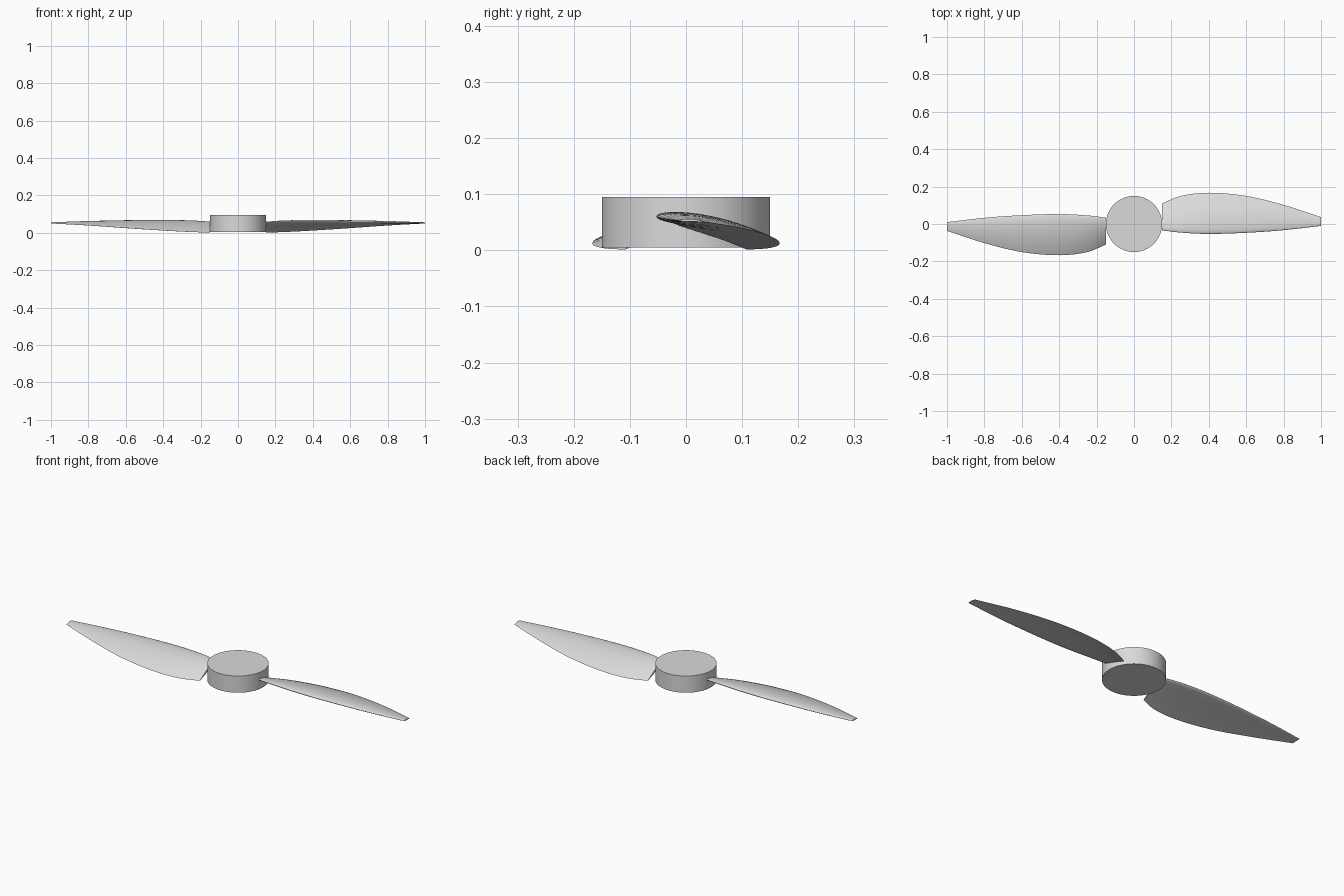
import bpy, bmesh, math
from mathutils import Vector

cube = bpy.data.objects.get("Cube")
if cube:
    bpy.data.objects.remove(cube, do_unlink=True)

grey = bpy.data.materials.new("light_grey")
grey.use_nodes = True
colour = (0.7, 0.7, 0.7, 1)
grey.diffuse_color = colour
grey.node_tree.nodes["Principled BSDF"].inputs["Base Color"].default_value = colour


def finish(bm, name):
    """Turn a bmesh into a smooth shaded object with sharp rims."""
    bmesh.ops.recalc_face_normals(bm, faces=bm.faces[:])
    mesh = bpy.data.meshes.new(name)
    bm.to_mesh(mesh)
    bm.free()
    mesh.materials.append(grey)
    obj = bpy.data.objects.new(name, mesh)
    bpy.context.collection.objects.link(obj)
    bpy.ops.object.select_all(action="DESELECT")
    obj.select_set(True)
    bpy.context.view_layer.objects.active = obj
    bpy.ops.object.shade_smooth_by_angle(angle=math.radians(40))
    return obj


# Blade planform: x, leading edge y, z, trailing edge y, z
STATIONS = [
    (0.15, -0.034, 0.057, 0.11, 0.001),
    (0.25, -0.046, 0.061, 0.15, 0.004),
    (0.4, -0.053, 0.061, 0.167, 0.012),
    (0.6, -0.047, 0.059, 0.15, 0.025),
    (0.8, -0.033, 0.056, 0.102, 0.039),
    (1.0, -0.01, 0.053, 0.037, 0.05),
]


def smooth_stations(rows, steps):
    """Cubic interpolation through the stations, allowing uneven spacing."""
    rows = [Vector(r) for r in rows]
    last = len(rows) - 1
    slopes = []
    for i in range(last + 1):
        a, b = rows[max(i - 1, 0)], rows[min(i + 1, last)]
        slopes.append((b - a) / (b[0] - a[0]))
    out = []
    for i in range(last):
        p, q = rows[i], rows[i + 1]
        h = q[0] - p[0]
        for k in range(steps):
            t = k / steps
            s = t * t * (3 - 2 * t)
            out.append(p * (1 - s) + q * s
                       + slopes[i] * h * t * (1 - t) ** 2
                       - slopes[i + 1] * h * t * t * (1 - t))
    return out + [rows[-1]]


def airfoil(count, thickness=0.105, camber=0.04):
    """Closed wing section as (along chord, above chord) pairs."""
    points = []
    for i in range(2 * count):
        angle = math.pi * i / count
        c = (1 + math.cos(angle)) / 2
        half = 5 * thickness * (0.2969 * math.sqrt(c) - 0.126 * c
                                - 0.3516 * c ** 2 + 0.2843 * c ** 3 - 0.1 * c ** 4)
        side = 1 if i < count else -1
        points.append((c, 4 * camber * c * (1 - c) + side * half))
    return points


def blade(name, turn):
    bm = bmesh.new()
    section = airfoil(18)
    rings = []
    for x, ny, nz, ty, tz in smooth_stations(STATIONS, 6):
        nose = Vector((x, ny, nz))
        chord = Vector((x, ty, tz)) - nose
        up = Vector((0, -chord.z, chord.y))
        rings.append([bm.verts.new(nose + chord * c + up * h) for c, h in section])
    for a, b in zip(rings, rings[1:]):
        for i in range(len(a)):
            j = (i + 1) % len(a)
            bm.faces.new((a[i], a[j], b[j], b[i]))
    bm.faces.new(rings[0])
    bm.faces.new(rings[-1])
    obj = finish(bm, name)
    obj.rotation_euler.z = turn


# Two blades, half a turn apart
blade("left_blade", 0)
blade("right_blade", math.pi)

# Round hub
bm = bmesh.new()
bmesh.ops.create_cone(bm, cap_ends=True, segments=64, radius1=0.15, radius2=0.15, depth=0.09)
bmesh.ops.translate(bm, verts=bm.verts[:], vec=(0, 0, 0.05))
finish(bm, "hub")
